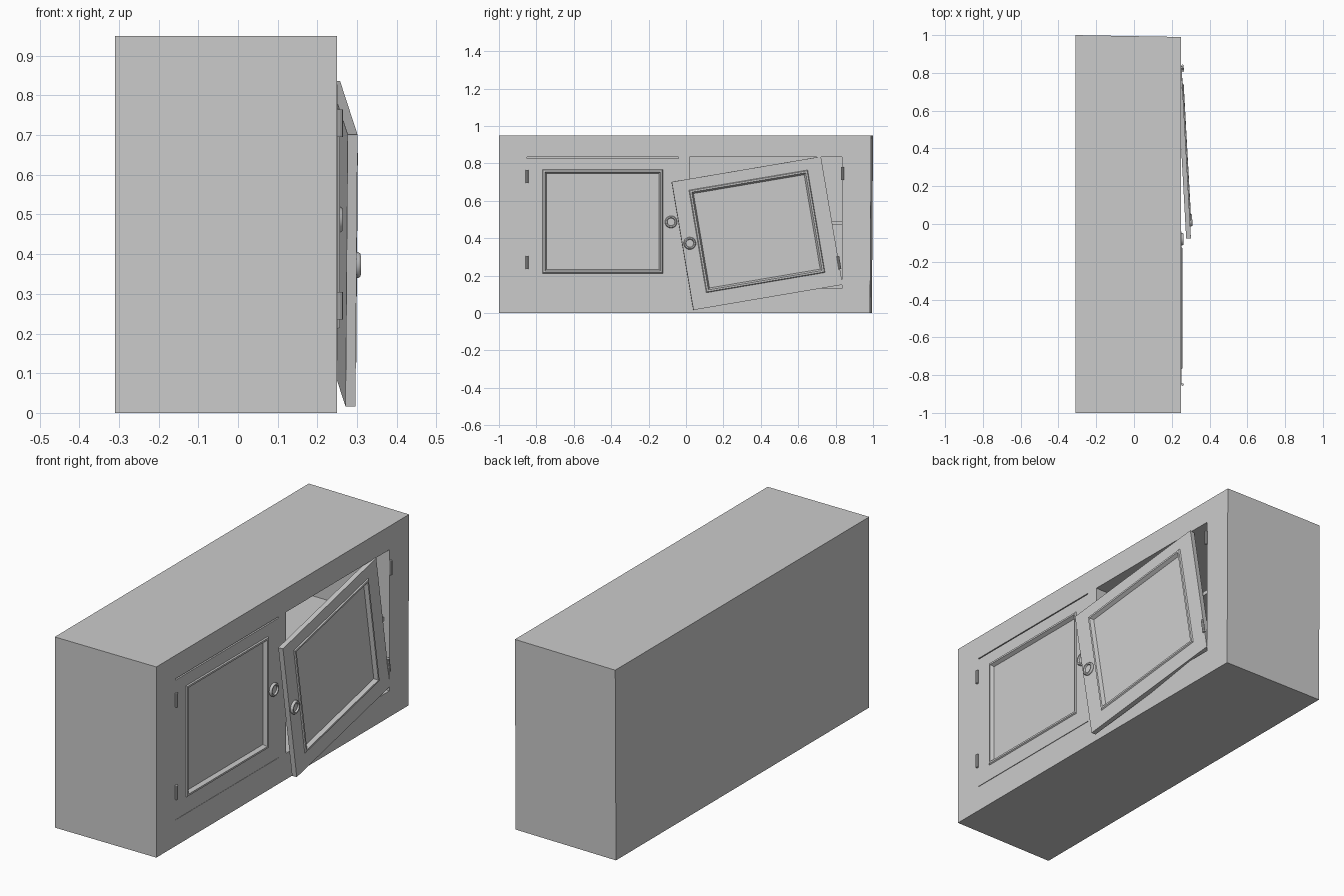
import bpy, bmesh, math
from mathutils import Vector, Matrix

if "Cube" in bpy.data.objects:
    bpy.data.objects.remove(bpy.data.objects["Cube"])

W, H, T = 0.81, 0.695, 0.025      # door width, height, thickness


def make(name, bm, mat=Matrix()):
    bm.transform(mat)
    bmesh.ops.recalc_face_normals(bm, faces=bm.faces)
    me = bpy.data.meshes.new(name)
    bm.to_mesh(me)
    bm.free()
    ob = bpy.data.objects.new(name, me)
    bpy.context.collection.objects.link(ob)
    return ob


def box(name, lo, hi):
    bm = bmesh.new()
    bmesh.ops.create_cube(bm, size=1)
    for v in bm.verts:
        v.co = Vector([l + (c + 0.5) * (h - l) for c, l, h in zip(v.co, lo, hi)])
    return make(name, bm)


def bridge(rings):
    """Closed solid from a series of matching point loops."""
    bm = bmesh.new()
    loops = [[bm.verts.new(p) for p in r] for r in rings]
    for a, b in zip(loops, loops[1:]):
        for i in range(len(a)):
            j = (i + 1) % len(a)
            bm.faces.new((a[i], a[j], b[j], b[i]))
    bm.faces.new(loops[0])
    bm.faces.new(loops[-1])
    return bm


def rect(u0, v0, u1, v1, w):
    return [(u0, v0, w), (u1, v0, w), (u1, v1, w), (u0, v1, w)]


def circle(u, v, r, w, n):
    return [(u + r * math.cos(2 * math.pi * i / n), v + r * math.sin(2 * math.pi * i / n), w)
            for i in range(n)]


def frame(o, u, v, w):
    m = Matrix((u, v, w)).transposed().to_4x4()
    m.translation = o
    return m


def door(side, m):
    # slab with a raised moulding around a sunken panel
    rings = [rect(0, 0, W, H, -T), rect(0, 0, W, H, 0)]
    for d, w in ((0, 0), (0.004, 0.006), (0.013, 0.006), (0.022, -0.012)):
        rings.append(rect(0.083 + d, 0.08 + d, 0.728 - d, 0.636 - d, w))
    make(side + "_door", bridge(rings), m)
    # round pull with a dished centre
    prof = ((0.033, -0.002), (0.033, 0.006), (0.029, 0.012), (0.023, 0.012), (0.02, 0.004))
    make(side + "_knob", bridge([circle(0.04, 0.355, r, w, 24) for r, w in prof]), m)


def hinge(name, m, u, v):
    bm = bmesh.new()
    bmesh.ops.create_cone(bm, cap_ends=True, segments=8, radius1=0.007, radius2=0.007, depth=0.07)
    bm.transform(Matrix.Translation((u, v, 0.006)) @ Matrix.Rotation(math.pi / 2, 4, 'X'))
    make(name, bm, m)


# cabinet body, its far end slightly out of square
body = box("cabinet_body", (-0.31, -1, 0), (0.25, 1, 0.95))
for v in body.data.vertices:
    if v.co.y > 0:
        v.co.y -= (0.01 if v.co.x > 0 else 0) + (0.006 if v.co.z < 0.5 else 0)

# compartments behind the two doors
for y0, y1 in ((-0.85, -0.04), (0.02, 0.835)):
    cut = box("cutter", (-0.28, y0, 0.13), (0.4, y1, 0.833))
    cut.hide_render = True
    mod = body.modifiers.new("opening", 'BOOLEAN')
    mod.operation, mod.solver, mod.object = 'DIFFERENCE', 'EXACT', cut
    bpy.context.view_layer.objects.active = body
    bpy.ops.object.modifier_apply(modifier=mod.name)
    bpy.data.objects.remove(cut)
box("shelf", (-0.28, 0.02, 0.47), (0.22, 0.835, 0.49))

# closed left door, flush with the front
left = frame(Vector((0.251, -0.04, 0.132)), Vector((0, -1, 0)), Vector((0, 0, 1)), Vector((1, 0, 0)))
door("left", left)
hinge("left_lower_hinge", left, W, 0.138)
hinge("left_upper_hinge", left, W, 0.598)

# right door, ajar and hanging crooked from its lower hinge
U = Vector((-0.044, 0.795, 0.135)).normalized()
V = Vector((0.005, -0.112, 0.685))
V = (V - U * V.dot(U)).normalized()
right = frame(Vector((0.296, 0.04, 0.016)), U, V, U.cross(V))
door("right", right)
hinge("right_lower_hinge", right, W, 0.12)
fixed = frame(Vector((0.251, 0.02, 0.132)), Vector((0, 1, 0)), Vector((0, 0, 1)), Vector((1, 0, 0)))
hinge("right_upper_hinge", fixed, 0.817, 0.613)

# smooth the round pulls
for ob in bpy.data.objects:
    ob.select_set("knob" in ob.name)
bpy.context.view_layer.objects.active = bpy.data.objects["left_knob"]
bpy.ops.object.shade_smooth_by_angle(angle=math.radians(30))
